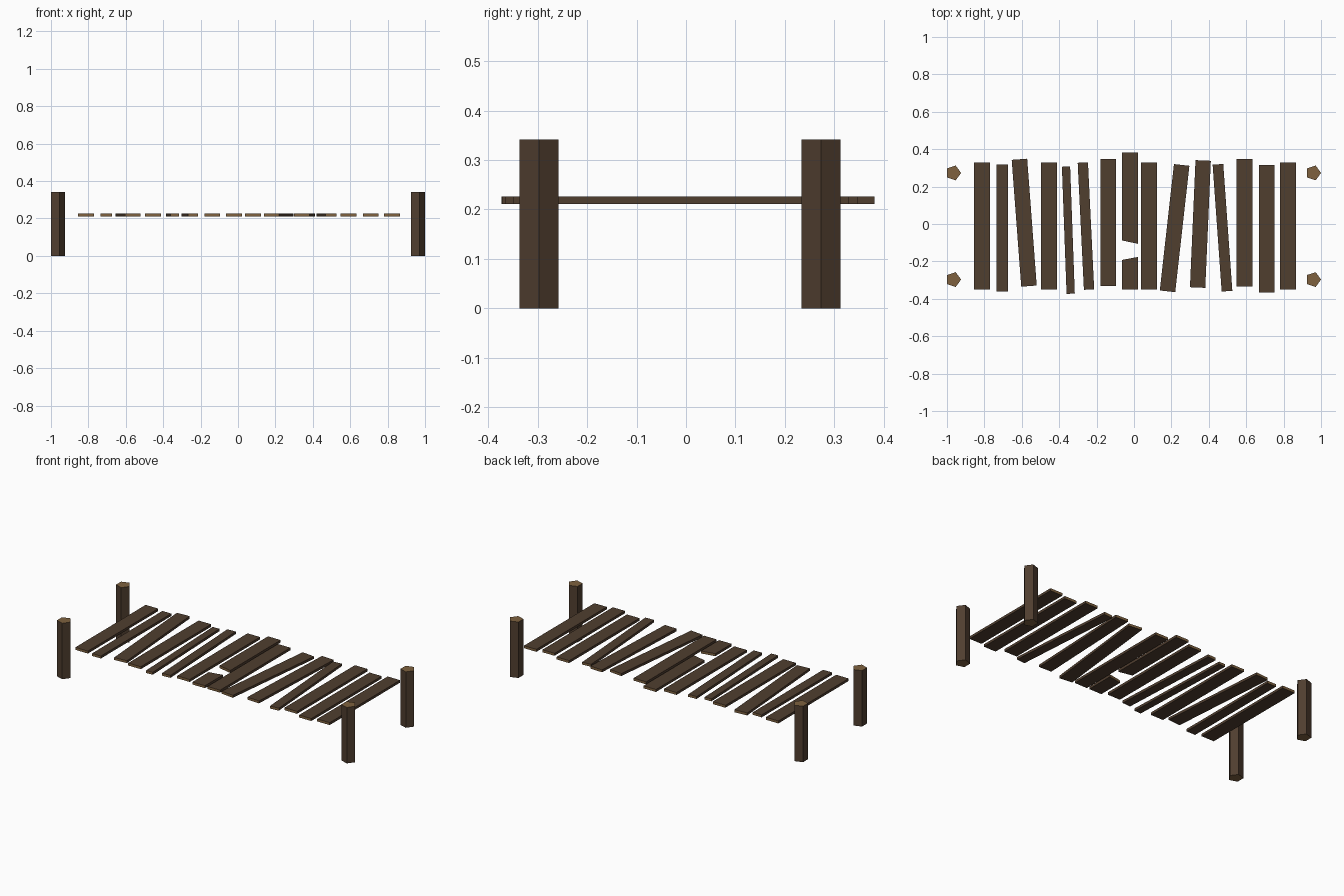
import bpy, bmesh, math
from mathutils import Matrix

if "Cube" in bpy.data.objects:
    bpy.data.objects.remove(bpy.data.objects["Cube"])


def srgb(r, g, b):
    return tuple(((c / 255 + 0.055) / 1.055) ** 2.4 for c in (r, g, b)) + (1,)


def material(name, rgb):
    m = bpy.data.materials.new(name)
    m.diffuse_color = srgb(*rgb)
    m.use_nodes = True
    m.node_tree.nodes["Principled BSDF"].inputs["Base Color"].default_value = m.diffuse_color
    return m


BARK = material("dark_wood", (80, 62, 47))
END = material("cut_wood", (126, 97, 63))


def prism(name, outline, z0, z1, loc, angle, is_end):
    """Extrude a flat outline upward; faces passing is_end get the cut-wood colour."""
    bm = bmesh.new()
    face = bm.faces.new([bm.verts.new((x, y, z0)) for x, y in outline])
    top = bmesh.ops.extrude_face_region(bm, geom=[face])["geom"]
    bmesh.ops.translate(bm, vec=(0, 0, z1 - z0),
                        verts=[v for v in top if isinstance(v, bmesh.types.BMVert)])
    bmesh.ops.recalc_face_normals(bm, faces=bm.faces)
    bm.normal_update()
    for f in bm.faces:
        f.material_index = 1 if is_end(f.normal) else 0
    bm.transform(Matrix.Translation((*loc, 0)) @ Matrix.Rotation(math.radians(angle), 4, 'Z'))
    me = bpy.data.meshes.new(name)
    bm.to_mesh(me)
    bm.free()
    me.materials.append(BARK)
    me.materials.append(END)
    bpy.context.collection.objects.link(bpy.data.objects.new(name, me))


def plank(name, x, w, left, right, y=0, angle=0):
    """Board along y; left/right give (low, high) y of each long edge."""
    h = w / 2
    prism(name, [(-h, left[0]), (h, right[0]), (h, right[1]), (-h, left[1])],
          0.211, 0.226, (x, y), angle, lambda n: abs(n.y) > 0.8)


# Corner posts: five-sided, lighter sawn ends
R = 0.0415
pentagon = [(R * math.cos(math.tau * i / 5), R * math.sin(math.tau * i / 5)) for i in range(5)]
for side, x in (("left", -0.966), ("right", 0.9585)):
    for end, y in (("front", -0.297), ("back", 0.273)):
        prism(f"{end}_{side}_post", pentagon, 0, 0.342, (x, y), 0, lambda n: abs(n.z) > 0.8)

# Whole deck planks: x, y, width, tilt in degrees
planks = [
    (-0.813, -0.010, 0.085, 0), (-0.704, -0.022, 0.060, 0), (-0.587, 0.007, 0.083, 4.3),
    (-0.455, -0.010, 0.085, 0), (-0.351, -0.033, 0.044, 2.1), (-0.257, -0.011, 0.055, 2.8),
    (-0.137, 0.008, 0.084, 0), (0.081, -0.010, 0.085, 0), (0.217, -0.022, 0.083, -6.4),
    (0.355, 0.000, 0.082, -2.5), (0.473, -0.020, 0.057, 4.1), (0.590, 0.007, 0.085, 0),
    (0.710, -0.025, 0.082, 0), (0.823, -0.010, 0.084, 0)]
for i, (x, y, w, a) in enumerate(planks, 1):
    plank(f"plank_{i:02d}", x, w, (-0.34, 0.34), (-0.34, 0.34), y, a)

# Snapped middle plank in two pieces with slanted breaks
plank("broken_plank_back", -0.021, 0.085, (-0.088, 0.381), (-0.106, 0.381))
plank("broken_plank_front", -0.021, 0.085, (-0.35, -0.192), (-0.35, -0.176))
